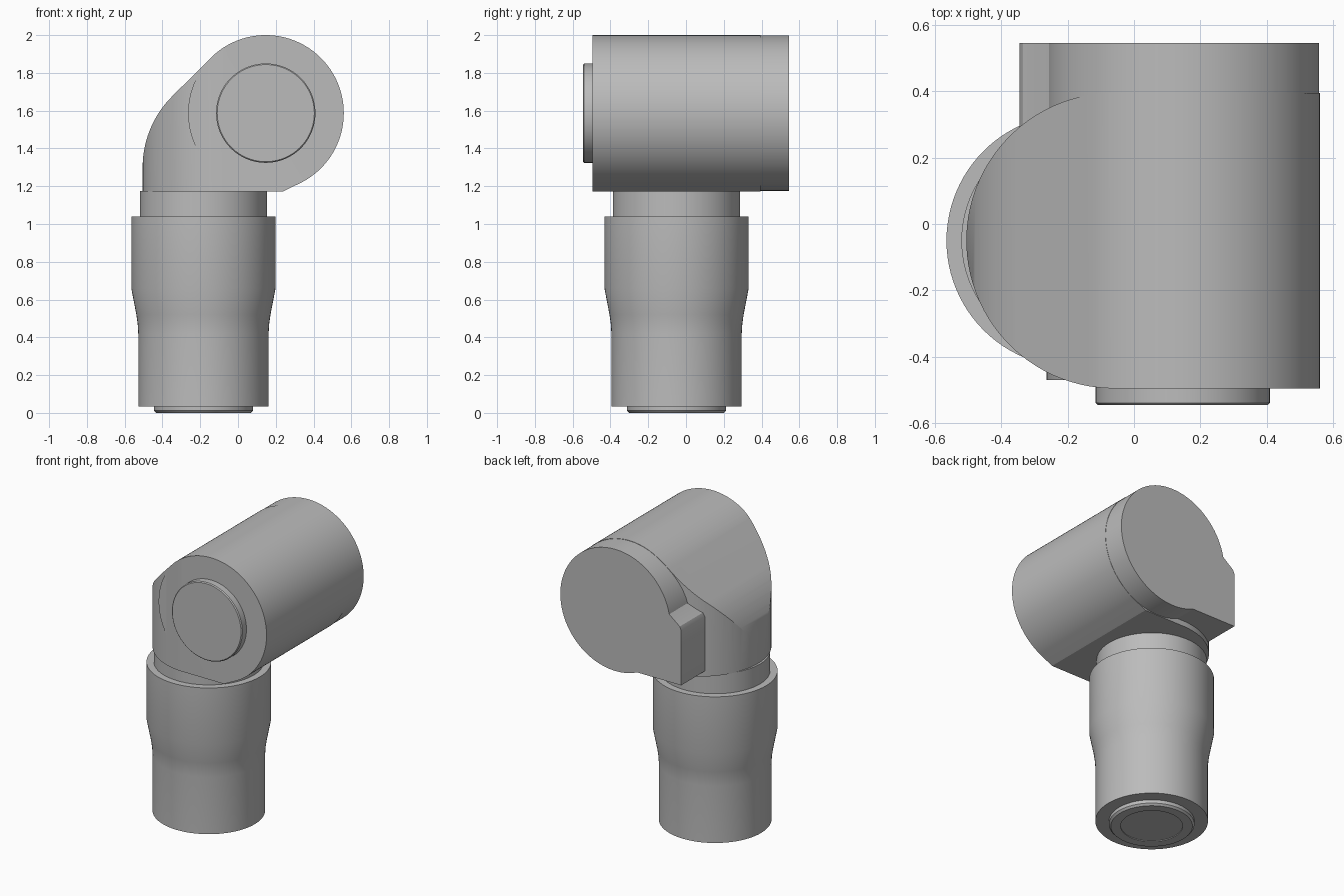
import bpy, bmesh, math
from mathutils import Vector, Matrix

old = bpy.data.objects.get("Cube")
if old:
    bpy.data.objects.remove(old, do_unlink=True)

grey = bpy.data.materials.new("plain grey")
grey.use_nodes = True
grey.diffuse_color = (0.5, 0.5, 0.5, 1)
grey.node_tree.nodes["Principled BSDF"].inputs["Base Color"].default_value = (0.5, 0.5, 0.5, 1)

HEAD_X, HEAD_Z, HEAD_R = 0.147, 1.587, 0.413   # horizontal head axis
STEM = Vector((-0.183, -0.05, 0))              # vertical barrel axis


def finish(name, bm):
    bmesh.ops.recalc_face_normals(bm, faces=bm.faces)
    mesh = bpy.data.meshes.new(name)
    bm.to_mesh(mesh)
    bm.free()
    mesh.materials.append(grey)
    ob = bpy.data.objects.new(name, mesh)
    bpy.context.collection.objects.link(ob)
    bpy.ops.object.select_all(action="DESELECT")
    ob.select_set(True)
    bpy.context.view_layer.objects.active = ob
    bpy.ops.object.shade_smooth_by_angle(angle=math.radians(25))
    return ob


def lathe(name, profile, matrix, sides=96):
    """Spin (radius, height) points around z; ends are capped."""
    bm = bmesh.new()
    rings = [[bm.verts.new((r * math.cos(math.tau * i / sides),
                            r * math.sin(math.tau * i / sides), h))
              for i in range(sides)] for r, h in profile]
    for low, high in zip(rings, rings[1:]):
        for i in range(sides):
            j = (i + 1) % sides
            bm.faces.new((low[i], low[j], high[j], high[i]))
    bm.faces.new(rings[0])
    bm.faces.new(rings[-1])
    bm.transform(matrix)
    return finish(name, bm)


def prism(outline, y0, y1):
    """Extrude an (x, z) outline along y."""
    bm = bmesh.new()
    face = bm.faces.new([bm.verts.new((x, y0, z)) for x, z in outline])
    new = bmesh.ops.extrude_face_region(bm, geom=[face])["geom"]
    bmesh.ops.translate(bm, vec=(0, y1 - y0, 0),
                        verts=[v for v in new if isinstance(v, bmesh.types.BMVert)])
    bmesh.ops.recalc_face_normals(bm, faces=bm.faces)
    return bm


def arc(cx, cz, r, start, end, steps):
    angles = [math.radians(start + (end - start) * i / steps) for i in range(steps + 1)]
    return [(cx + r * math.cos(a), cz + r * math.sin(a)) for a in angles]


# Upright barrel, its neck and the recessed cap underneath
upright = Matrix.Translation(STEM)
lathe("barrel", [(0.345, 0.035), (0.345, 0.42), (0.348, 0.47), (0.355, 0.52),
                 (0.382, 0.66), (0.382, 1.04)], upright)
lathe("neck", [(0.337, 1.0), (0.337, 1.175)], upright)
lathe("bottom_cap", [(0.19, 0.005), (0.19, 0), (0.25, 0), (0.262, 0.012), (0.262, 0.06)], upright)

# Horizontal head and the round front plate
along_y = Matrix.Translation((HEAD_X, 0, HEAD_Z)) @ Matrix.Rotation(math.radians(-90), 4, "X")
lathe("head_cylinder", [(HEAD_R - 0.002, -0.47), (HEAD_R - 0.002, 0.545)], along_y, 128)
lathe("front_plate", [(0.257, -0.545), (0.263, -0.539), (0.263, -0.48)], along_y)

# Elbow: rounded side profile, trimmed to a half-round plan shape
BASE, LEFT, PLAN_R, PLAN_X = 1.173, -0.505, 0.445, -0.06
outline = [(0.24, BASE), (LEFT, BASE)]
outline += arc(LEFT + 0.53, 1.3, 0.53, 180, 135, 20)
outline += arc(HEAD_X, HEAD_Z, HEAD_R, 135, -62, 80)
bm = prism(outline, STEM.y - PLAN_R, STEM.y + PLAN_R)
STEPS = 48
for i in range(1, STEPS):
    a = math.pi * (0.5 + i / STEPS)
    normal = Vector((math.cos(a), math.sin(a), 0))
    cut = bmesh.ops.bisect_plane(
        bm, geom=bm.verts[:] + bm.edges[:] + bm.faces[:], dist=1e-6,
        plane_co=Vector((PLAN_X, STEM.y, 0)) + normal * PLAN_R,
        plane_no=normal, clear_outer=True)["geom_cut"]
    rim = [e for e in cut if isinstance(e, bmesh.types.BMEdge) and e.is_boundary]
    if rim:
        bmesh.ops.edgeloop_fill(bm, edges=rim)
finish("elbow", bm)

# Side block at the rear of the head
finish("rear_block", prism([(0.1, 1.21), (-0.345, 1.21), (-0.345, 1.58), (-0.335, 1.605),
                            (-0.24, 1.68), (-0.21, 1.72), (-0.19, 1.78), (0.1, 1.78)],
                           0.25, 0.545))
